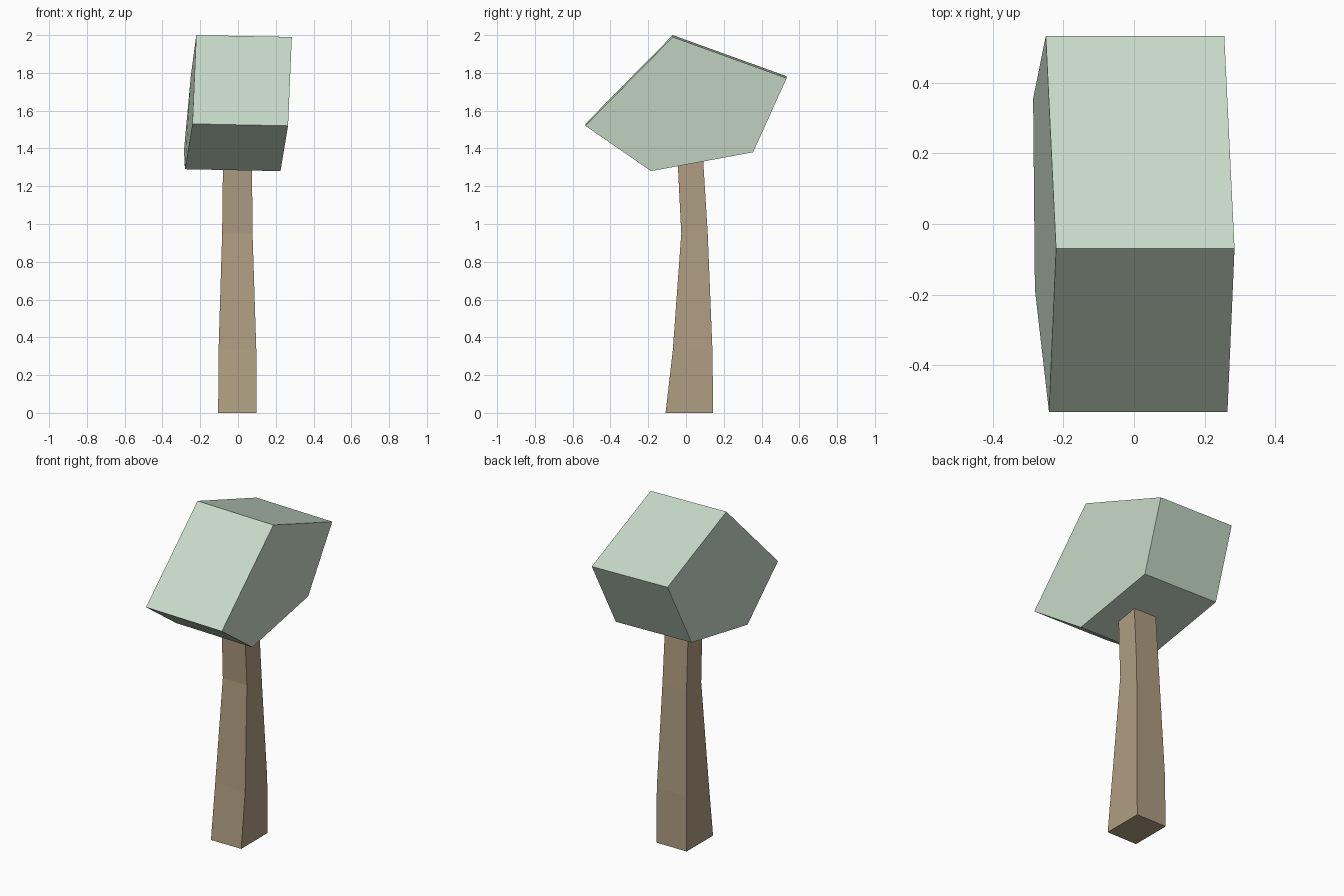
import bpy
import bmesh

if "Cube" in bpy.data.objects:
    bpy.data.objects.remove(bpy.data.objects["Cube"])


def material(name, rgb):
    mat = bpy.data.materials.new(name)
    lin = [((c / 255 + 0.055) / 1.055) ** 2.4 for c in rgb]
    mat.diffuse_color = (*lin, 1)
    mat.use_nodes = True
    mat.node_tree.nodes["Principled BSDF"].inputs["Base Color"].default_value = mat.diffuse_color
    return mat


def loft(name, rings, mat):
    """Skin matching rings of points and cap both ends."""
    bm = bmesh.new()
    loops = [[bm.verts.new(p) for p in ring] for ring in rings]
    n = len(loops[0])
    for a, b in zip(loops, loops[1:]):
        for i in range(n):
            j = (i + 1) % n
            bm.faces.new((a[i], a[j], b[j], b[i]))
    bm.faces.new(loops[0])
    bm.faces.new(loops[-1])
    bmesh.ops.recalc_face_normals(bm, faces=bm.faces)
    mesh = bpy.data.meshes.new(name)
    bm.to_mesh(mesh)
    bm.free()
    mesh.materials.append(mat)
    obj = bpy.data.objects.new(name, mesh)
    bpy.context.collection.objects.link(obj)
    return obj


# Stone head: slightly skewed five-sided block (mid x, y, z)
profile = [(0.032, -0.07, 1.995), (0.012, -0.533, 1.525), (-0.028, -0.185, 1.285),
           (-0.033, 0.355, 1.385), (0.003, 0.533, 1.777)]
head = [[(x + s * 0.253, y, z - s * 0.005) for x, y, z in profile] for s in (-1, 1)]
loft("hammer_head", head, material("pale green stone", (200, 219, 201)))

# Bent, tapering square handle: z, x range, y range
levels = [(0.0, -0.105, 0.097, -0.108, 0.144), (0.33, -0.103, 0.097, -0.07, 0.14),
          (0.95, -0.084, 0.077, -0.025, 0.115), (1.45, -0.078, 0.073, -0.05, 0.084)]
handle = [[(x0, y0, z), (x1, y0, z), (x1, y1, z), (x0, y1, z)]
          for z, x0, x1, y0, y1 in levels]
loft("handle", handle, material("brown wood", (175, 157, 129)))
